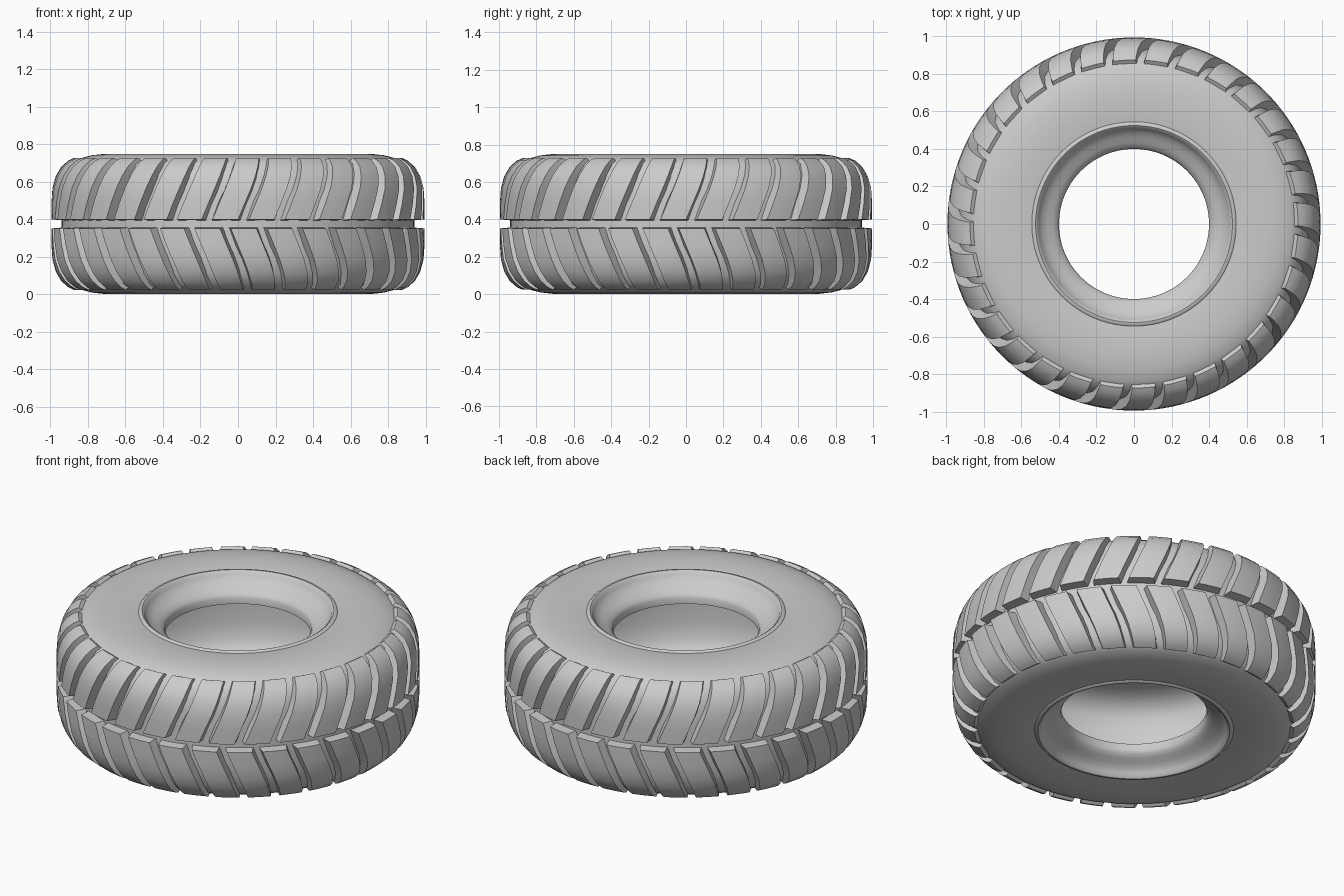
import bpy, bmesh, math

if "Cube" in bpy.data.objects:
    bpy.data.objects.remove(bpy.data.objects["Cube"])

MID = 0.376      # height of the tyre's centre plane
COUNT = 32       # tread lugs per row
SEGS = 128


def at(r, t, h):
    """Point at radius r, angle t (0 = front), height h from the centre plane."""
    return (r * math.sin(t), -r * math.cos(t), MID + h)


def finish(bm, name, angle):
    bmesh.ops.recalc_face_normals(bm, faces=bm.faces)
    me = bpy.data.meshes.new(name)
    bm.to_mesh(me)
    bm.free()
    ob = bpy.data.objects.new(name, me)
    bpy.context.collection.objects.link(ob)
    bpy.ops.object.select_all(action='DESELECT')
    ob.select_set(True)
    bpy.context.view_layer.objects.active = ob
    bpy.ops.object.shade_smooth_by_angle(angle=math.radians(angle))
    return ob


# Tyre carcass: upper half of the hollow section (radius, height), mirrored down
outer = [(0.940, 0.0), (0.940, 0.10), (0.935, 0.19), (0.918, 0.265), (0.885, 0.322),
         (0.84, 0.350), (0.78, 0.366), (0.71, 0.374), (0.63, 0.374), (0.57, 0.369),
         (0.545, 0.366), (0.537, 0.373), (0.525, 0.374), (0.514, 0.366), (0.507, 0.350),
         (0.490, 0.330), (0.465, 0.312), (0.435, 0.297), (0.410, 0.280), (0.400, 0.262)]
inner = [(0.400, 0.225), (0.43, 0.232), (0.50, 0.268), (0.58, 0.305), (0.68, 0.315),
         (0.77, 0.300), (0.84, 0.262), (0.875, 0.205), (0.888, 0.11), (0.89, 0.0)]
half = outer + inner
section = half + [(r, -h) for r, h in reversed(half[1:-1])]

bm = bmesh.new()
rings = [[bm.verts.new(at(r, 2 * math.pi * s / SEGS, h)) for r, h in section]
         for s in range(SEGS)]
n = len(section)
for s in range(SEGS):
    a, b = rings[s], rings[(s + 1) % SEGS]
    for i in range(n):
        j = (i + 1) % n
        bm.faces.new((a[i], b[i], b[j], a[j]))
finish(bm, "tyre_carcass", 40)

# Lug stations: outer radius, height, root radius, root height, skew angle
stations = [(0.995, 0.024, 0.925, 0.018, 0.000),
            (0.995, 0.110, 0.925, 0.110, 0.036),
            (0.990, 0.190, 0.915, 0.175, 0.070),
            (0.972, 0.255, 0.895, 0.235, 0.095),
            (0.943, 0.305, 0.865, 0.285, 0.112),
            (0.905, 0.338, 0.845, 0.310, 0.122),
            (0.875, 0.352, 0.835, 0.325, 0.128)]
TOP, ROOT = 0.069, 0.084    # half widths in radians at crown and root


def add_lug(bm, centre, side):
    loops = []
    for r, h, rr, rh, skew in stations:
        t = centre + skew
        pts = [at(rr, t - ROOT, side * rh)]
        pts += [at(r, t + TOP * k, side * h) for k in (-1, -0.33, 0.33, 1)]
        pts += [at(rr, t + ROOT, side * rh)]
        loops.append([bm.verts.new(p) for p in pts])
    for a, b in zip(loops, loops[1:]):
        for i in range(6):
            j = (i + 1) % 6
            bm.faces.new((a[i], a[j], b[j], b[i]))
    bm.faces.new(loops[0])
    bm.faces.new(loops[-1])


# Two rows of slanted lugs, offset by half a pitch, forming the chevron tread
for name, side, phase in (("upper_tread_lugs", 1, 0.128), ("lower_tread_lugs", -1, 0.03)):
    bm = bmesh.new()
    for k in range(COUNT):
        add_lug(bm, phase + 2 * math.pi * k / COUNT, side)
    finish(bm, name, 25)
